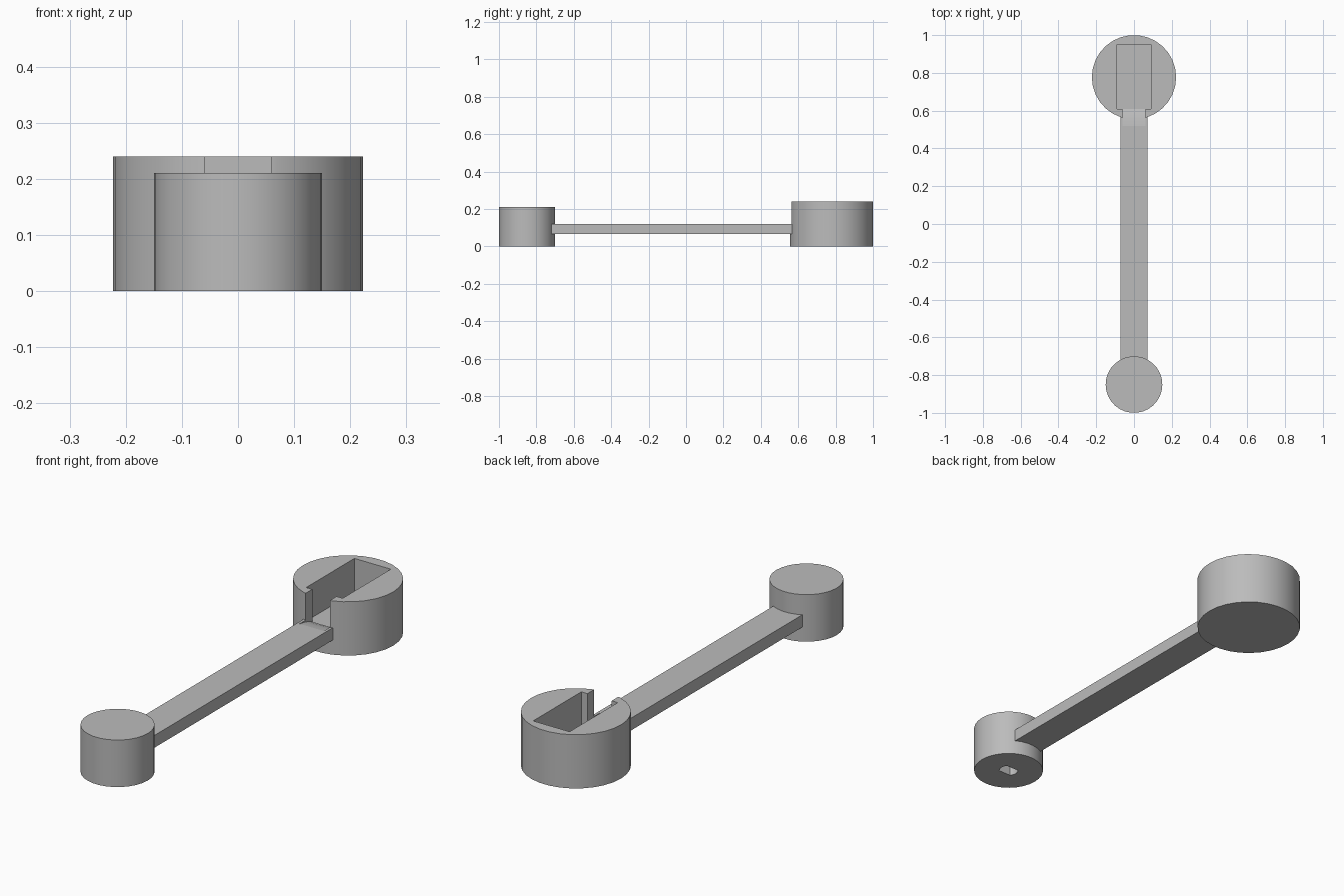
import bpy, bmesh, math
from mathutils import Vector

if "Cube" in bpy.data.objects:
    bpy.data.objects.remove(bpy.data.objects["Cube"], do_unlink=True)

grey = bpy.data.materials.new("plain grey")
grey.use_nodes = True
GREY = (0.5, 0.5, 0.5, 1)
grey.diffuse_color = GREY
grey.node_tree.nodes["Principled BSDF"].inputs["Base Color"].default_value = GREY


def prism(name, outline, offset):
    """Extrude a closed outline of 3D points along an offset."""
    bm = bmesh.new()
    face = bm.faces.new([bm.verts.new(p) for p in outline])
    ext = bmesh.ops.extrude_face_region(bm, geom=[face])
    moved = [g for g in ext["geom"] if isinstance(g, bmesh.types.BMVert)]
    bmesh.ops.translate(bm, verts=moved, vec=Vector(offset))
    bmesh.ops.recalc_face_normals(bm, faces=bm.faces)
    mesh = bpy.data.meshes.new(name)
    bm.to_mesh(mesh)
    bm.free()
    mesh.materials.append(grey)
    obj = bpy.data.objects.new(name, mesh)
    bpy.context.collection.objects.link(obj)
    return obj


def box(name, x, y0, y1, z0, z1):
    corners = [(-x, y0, z0), (x, y0, z0), (x, y1, z0), (-x, y1, z0)]
    return prism(name, corners, (0, 0, z1 - z0))


def cylinder(name, y, radius, height, sides=30):
    ring = [(radius * math.cos(math.tau * i / sides),
             y + radius * math.sin(math.tau * i / sides), 0) for i in range(sides)]
    return prism(name, ring, (0, 0, height))


def cut(obj, cutter):
    cutter.hide_render = True
    mod = obj.modifiers.new("cut", 'BOOLEAN')
    mod.operation = 'DIFFERENCE'
    mod.solver = 'EXACT'
    mod.object = cutter
    bpy.context.view_layer.objects.active = obj
    bpy.ops.object.modifier_apply(modifier=mod.name)


# Main parts
BIG_Y, SMALL_Y = 0.777, -0.85
big_hub = cylinder("large_hub", BIG_Y, 0.223, 0.24)
small_hub = cylinder("small_hub", SMALL_Y, 0.15, 0.21)
arm = box("connecting_arm", 0.072, -0.76, 0.6, 0.065, 0.12)

# Rectangular pocket and the narrow channel that dips into it
pocket = box("pocket_cutter", 0.09, 0.61, 0.95, 0.09, 0.3)
side = [(0.52, 0.3), (0.52, 0.119), (0.55, 0.115), (0.58, 0.107),
        (0.61, 0.095), (0.63, 0.095), (0.63, 0.3)]
channel = prism("channel_cutter", [(-0.06, y, z) for y, z in side], (0.12, 0, 0))

# Shaft hole: a circle with two flats, elongated along x
hole_r, flat = 0.041, 0.027
half = math.asin(flat / hole_r)
steps = [half * t / 3 for t in range(-3, 4)]
angles = steps + [a + math.pi for a in steps]
hole = prism("shaft_cutter", [(hole_r * math.cos(a), SMALL_Y + hole_r * math.sin(a), -0.05)
                              for a in angles], (0, 0, 0.17))

cut(big_hub, pocket)
cut(big_hub, channel)
cut(arm, channel)
cut(small_hub, hole)
for cutter in (pocket, channel, hole):
    bpy.data.objects.remove(cutter, do_unlink=True)

# Smooth round walls with crisp edges
for obj in (big_hub, small_hub, arm):
    bpy.ops.object.select_all(action='DESELECT')
    obj.select_set(True)
    bpy.context.view_layer.objects.active = obj
    bpy.ops.object.shade_smooth_by_angle(angle=math.radians(30))
